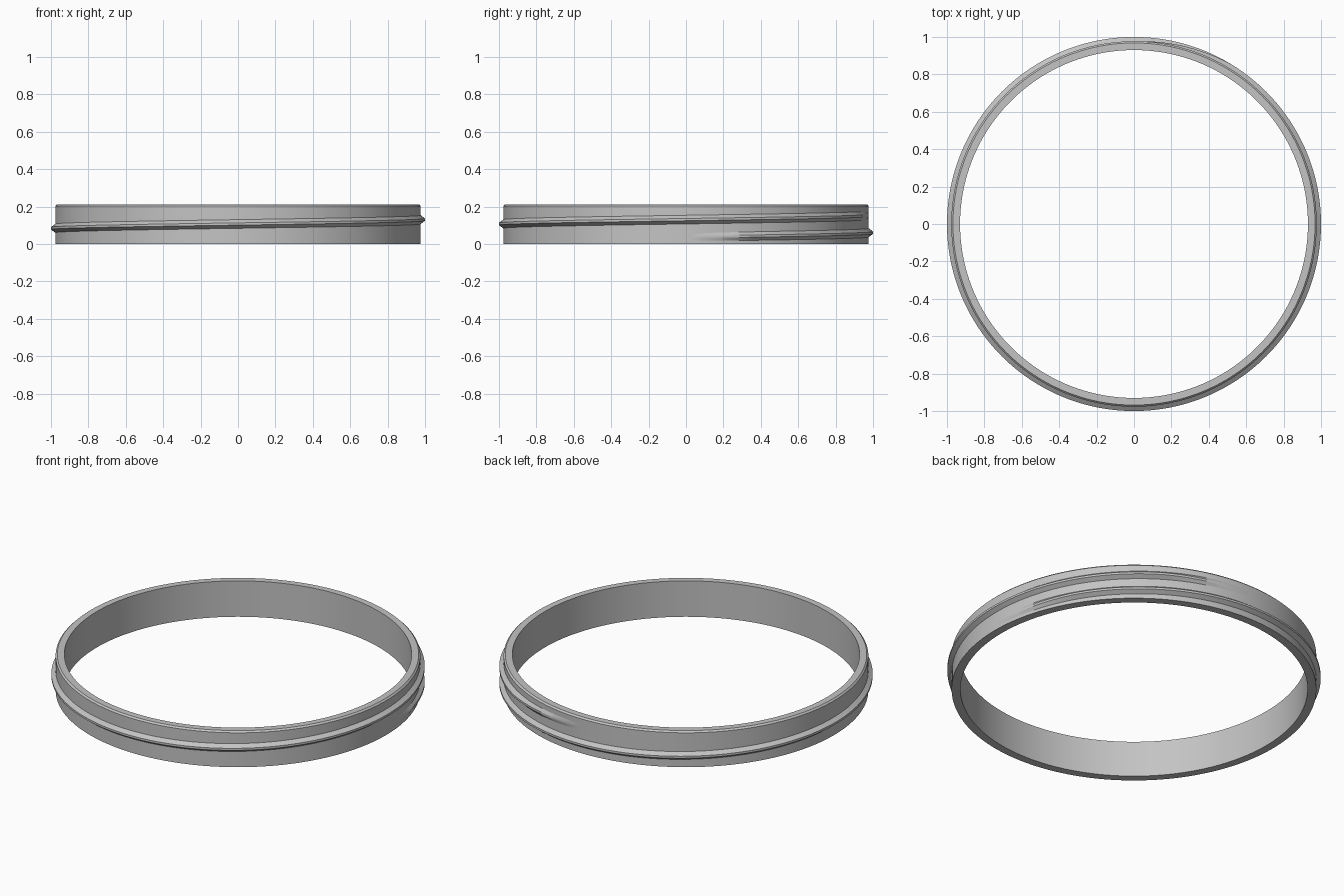
import bpy, bmesh, math

SEGMENTS = 192          # steps per full turn
RING_R = 0.977          # outer wall radius
INNER_R = 0.93
HEIGHT = 0.212
TIP_R = 1.0             # thread crest radius
START, END = 0, 450     # thread sweep in degrees
Z_START, PITCH = 0.037, 0.0935
FADE = 32               # degrees of run-in and run-out

if "Cube" in bpy.data.objects:
    bpy.data.objects.remove(bpy.data.objects["Cube"], do_unlink=True)

grey = bpy.data.materials.new("satin grey")
grey.use_nodes = True
colour = (0.55, 0.55, 0.55, 1)
grey.diffuse_color = colour
grey.node_tree.nodes["Principled BSDF"].inputs["Base Color"].default_value = colour


def sweep(name, steps, section, closed):
    """Skin (radius, height) sections around the z axis."""
    bm = bmesh.new()
    loops = []
    for i in range(steps):
        a = 2 * math.pi * i / SEGMENTS + math.radians(START)
        loops.append([bm.verts.new((r * math.cos(a), r * math.sin(a), z))
                      for r, z in section(i)])
    n = len(loops[0])
    for i in range(steps if closed else steps - 1):
        a, b = loops[i], loops[(i + 1) % steps]
        for j in range(n):
            k = (j + 1) % n
            bm.faces.new((a[j], b[j], b[k], a[k]))
    if not closed:
        bm.faces.new(loops[0])
        bm.faces.new(loops[-1])
    bmesh.ops.recalc_face_normals(bm, faces=bm.faces)
    mesh = bpy.data.meshes.new(name)
    bm.to_mesh(mesh)
    bm.free()
    mesh.materials.append(grey)
    obj = bpy.data.objects.new(name, mesh)
    bpy.context.collection.objects.link(obj)
    bpy.ops.object.select_all(action="DESELECT")
    obj.select_set(True)
    bpy.context.view_layer.objects.active = obj
    bpy.ops.object.shade_smooth_by_angle(angle=math.radians(25))
    return obj


# Plain band with a chamfered top outer edge
def band_section(i):
    return [(INNER_R, 0), (RING_R, 0), (RING_R, HEIGHT - 0.009),
            (RING_R - 0.009, HEIGHT), (INNER_R, HEIGHT)]


# Trapezoid thread, rising around the band and fading into it at both ends
def thread_section(i):
    deg = 360 * i / SEGMENTS
    z = Z_START + PITCH * deg / 360
    grow = min(1, deg / FADE, (END - START - deg) / FADE)
    root = RING_R - 0.001
    tip = root + (TIP_R - root) * grow
    sunk = RING_R - 0.015
    return [(sunk, z - 0.024), (root, z - 0.024), (tip, z - 0.006),
            (tip, z + 0.006), (root, z + 0.024), (sunk, z + 0.024)]


sweep("ring_band", SEGMENTS, band_section, True)
sweep("screw_thread", int(SEGMENTS * (END - START) / 360) + 1, thread_section, False)
